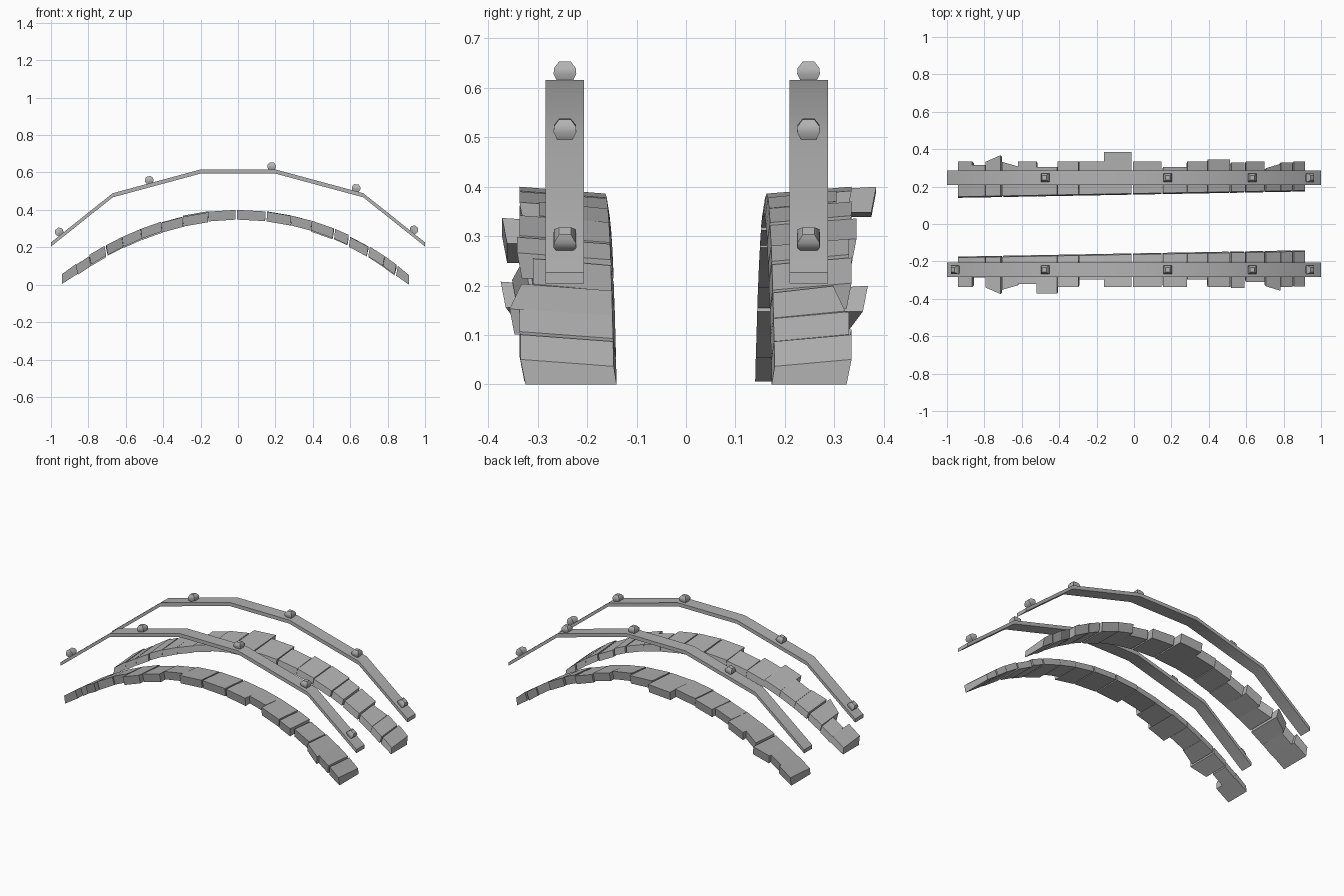
import bpy, bmesh, math, random
from mathutils import Matrix, Vector

cube = bpy.data.objects.get("Cube")
if cube:
    bpy.data.objects.remove(cube)
random.seed(4)

stone = bpy.data.materials.new("grey")
stone.use_nodes = True
GREY = (0.45, 0.45, 0.45, 1)
stone.diffuse_color = GREY
stone.node_tree.nodes["Principled BSDF"].inputs["Base Color"].default_value = GREY


def finish(bm, name, angle):
    """Turn a bmesh into a shaded object."""
    bmesh.ops.recalc_face_normals(bm, faces=bm.faces)
    mesh = bpy.data.meshes.new(name)
    bm.to_mesh(mesh)
    bm.free()
    mesh.materials.append(stone)
    obj = bpy.data.objects.new(name, mesh)
    bpy.context.collection.objects.link(obj)
    bpy.ops.object.select_all(action='DESELECT')
    obj.select_set(True)
    bpy.context.view_layer.objects.active = obj
    bpy.ops.object.shade_smooth_by_angle(angle=math.radians(angle))
    return obj


def loft(bm, rings):
    """Skin equal-sided rings and cap both ends."""
    loops = [[bm.verts.new(p) for p in ring] for ring in rings]
    n = len(loops[0])
    for a, b in zip(loops, loops[1:]):
        for i in range(n):
            j = (i + 1) % n
            bm.faces.new((a[i], a[j], b[j], b[i]))
    bm.faces.new(loops[0][::-1])
    bm.faces.new(loops[-1])


def arch_z(x):
    return 0.4 - 0.38 * x * x - (0.055 if x > 0 else 0.01) * x ** 6


# Seams between the arch stones, and how far each stone reaches outward
SEAMS = [-.94, -.865, -.795, -.705, -.62, -.52, -.41, -.295, -.16, -.005,
         .155, .285, .395, .52, .6, .705, .785, .855, .915]
REACH = {
    "back": [.335, .315, .35, .32, .335, .305, .335, .335, .385, .335,
             .305, .335, .345, .33, .335, .31, .33, .335],
    "front": [.337, .285, .357, .34, .32, .372, .337, .297, .337, .337,
              .337, .297, .337, .342, .31, .345, .337, .335],
}
SKEW = {2: .018, 3: -.012, 15: .012}
GAPS = (2, 8, 9, 12, 13, 14, 16)


def stone_arch(name, side):
    bm = bmesh.new()
    for i, reach in enumerate(REACH[name]):
        x0, x1 = SEAMS[i], SEAMS[i + 1] - (.008 if i in GAPS else .001)
        lift = 0 if i in (0, 8, 9, 17) else random.uniform(-.007, .003)
        rings = []
        for x, s in ((x0, -1), (x1, 1)):
            # the inner edge drifts slightly along the arch
            inner = .163 + side * .017 * x / .94
            outer = reach + s * SKEW.get(i, 0)
            top = arch_z(x) + lift
            bottom = max(top - .052, 0)
            lean = -.012 * x if abs(x) < .9 else 0
            rings.append([(x, side * inner, top - .014),
                          (x, side * outer, top),
                          (x + lean, side * (outer - .01), bottom),
                          (x + lean, side * (inner - .006), bottom)])
        loft(bm, rings)
    finish(bm, name + "_stone_arch", 30)


# Bent flat rail above each arch
PATH = [(-1, .215), (-.67, .478), (-.2, .605), (.2, .605), (.67, .478), (1, .215)]


def rail(name, y):
    bm = bmesh.new()
    w, t = .039, .011
    loft(bm, [[(x, y - w, z - t), (x, y + w, z - t),
               (x, y + w, z + t), (x, y - w, z + t)] for x, z in PATH])
    finish(bm, name + "_rail", 40)


def rail_at(x):
    for (xa, za), (xb, zb) in zip(PATH, PATH[1:]):
        if x <= xb:
            slope = (zb - za) / (xb - xa)
            return za + (x - xa) * slope, math.atan(slope)


# Chunky square knob: narrow foot, wide middle, tapered top
KNOB = [(-.004, .014), (.014, .023), (.026, .022), (.039, .012)]


def knob(name, x, y):
    z, tilt = rail_at(x)
    bm = bmesh.new()
    loft(bm, [[(sx * r, sy * r, h) for sx, sy in ((-1, -1), (1, -1), (1, 1), (-1, 1))]
              for h, r in KNOB])
    turn = Matrix.Rotation(-tilt * (.3 if x == .63 else 1), 4, 'Y')
    bm.transform(Matrix.Translation(Vector((x, y, z + .009))) @ turn)
    finish(bm, name, 50)


for name, side, y, knobs in (("back", 1, .248, (-.47, .18, .63, .93)),
                             ("front", -1, -.245, (-.945, -.47, .18, .63, .93))):
    stone_arch(name, side)
    rail(name, y)
    for k, x in enumerate(knobs):
        knob(f"{name}_knob_{k + 1}", x, y)
